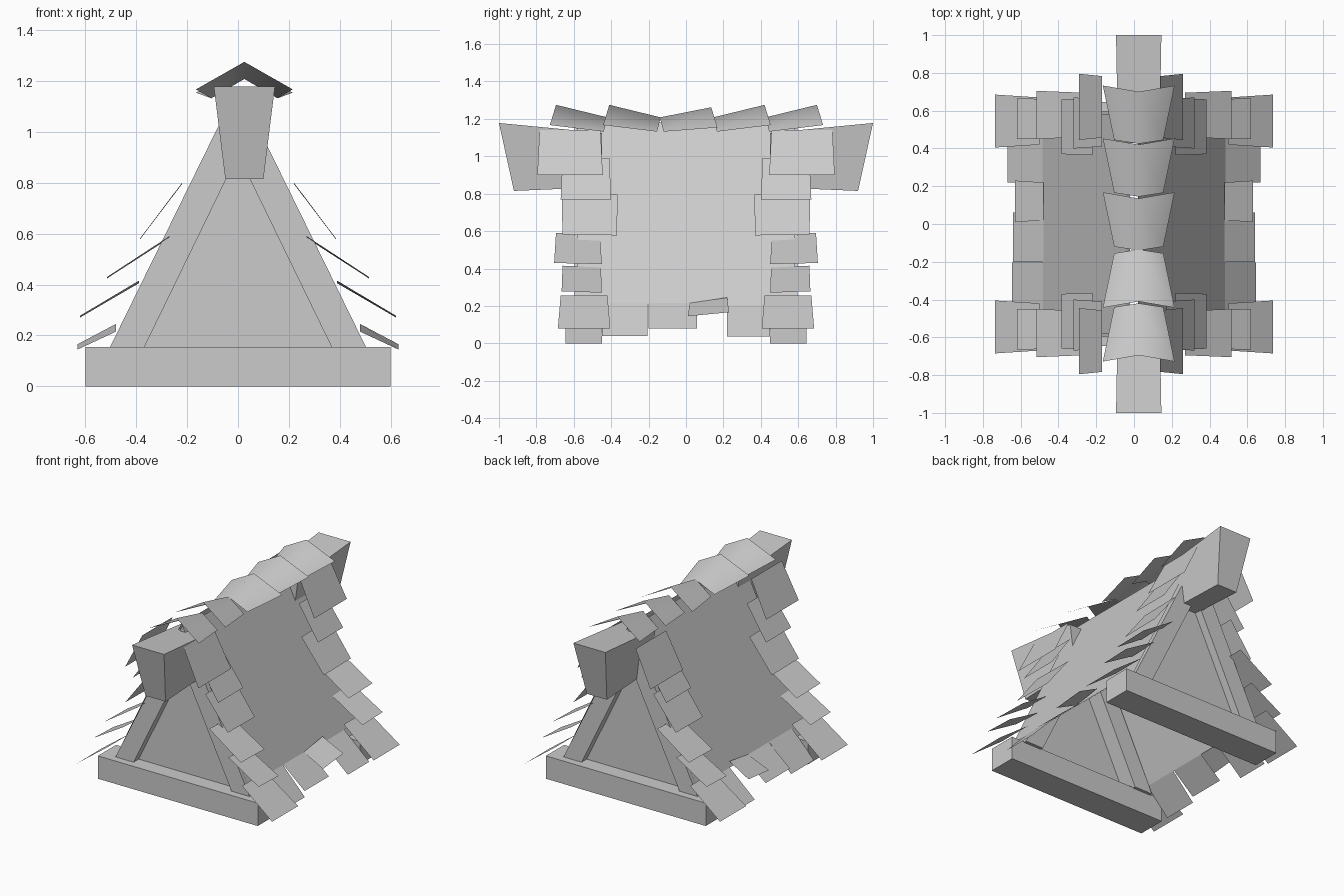
import bpy

if "Cube" in bpy.data.objects:
    bpy.data.objects.remove(bpy.data.objects["Cube"])


def mesh(name, verts, faces, smooth=False):
    me = bpy.data.meshes.new(name)
    me.from_pydata(verts, [], faces)
    me.update()
    ob = bpy.data.objects.new(name, me)
    bpy.context.collection.objects.link(ob)
    for p in me.polygons:
        p.use_smooth = smooth
    return ob


def prism(name, profile, y0, y1):
    """Extrude an x,z outline from y0 to y1."""
    n = len(profile)
    verts = [(x, y, z) for y in (y0, y1) for x, z in profile]
    faces = [tuple(range(n)), tuple(range(2 * n - 1, n - 1, -1))]
    faces += [(i, i + n, (i + 1) % n + n, (i + 1) % n) for i in range(n)]
    return mesh(name, verts, faces)


def tile(name, sx, sy, top, bottom, ya, yb, flare=0.01, twist=0.0, shift=0.0):
    """Thin sheet sloping from top (x,z) to bottom (x,z), between ya and yb."""
    (xt, zt), (xb, zb) = top, bottom
    verts = [(sx * (xt + shift), sy * (ya + flare), zt - twist), (sx * (xt + shift), sy * (yb - flare), zt),
             (sx * (xb + shift), sy * yb, zb + twist * 0.2), (sx * (xb + shift), sy * ya, zb - twist * 0.5)]
    return mesh(name, verts, [(0, 1, 2, 3) if sx * sy < 0 else (3, 2, 1, 0)])


# Ridge beam ends: tapered section, slanted outer face, dipping inward
cx = 0.025
for sy, end in ((-1, "front"), (1, "back")):
    v = [(-0.12, 1.0, 1.178), (0.12, 1.0, 1.178), (0.075, 0.92, 0.815), (-0.075, 0.92, 0.815),
         (-0.11, 0.45, 1.125), (0.11, 0.45, 1.125), (0.07, 0.45, 0.835), (-0.07, 0.45, 0.835)]
    f = [(3, 2, 1, 0), (4, 5, 6, 7)] + [((i + 1) % 4, (i + 1) % 4 + 4, i + 4, i) for i in range(4)]
    f = [q[::-1] for q in f]
    mesh(end + "_ridge_beam", [(cx + x, sy * y, z) for x, y, z in v],
         [q[::-1] for q in f] if sy > 0 else f)

# Gable ends: base beam, rafter pair, recessed wall
for sy, end in ((-1, "front"), (1, "back")):
    prism(end + "_base_beam", [(-0.6, 0), (0.6, 0), (0.6, 0.155), (-0.6, 0.155)],
          *sorted((sy * 0.45, sy * 0.645)))
    for sx, side in ((-1, "left"), (1, "right")):
        prism(f"{end}_{side}_rafter",
              [(sx * x, z) for x, z in ((0.505, 0.15), (0.37, 0.15), (0, 0.91), (0, 1.18))],
              *sorted((sy * 0.43, sy * 0.595)))
    mesh(end + "_gable_wall", [(-0.42, sy * 0.54, 0.15), (0.42, sy * 0.54, 0.15), (0, sy * 0.54, 1.0)],
         [(0, 1, 2) if sy < 0 else (2, 1, 0)])

# Edge shingles: top x,z / bottom x,z / y range / flare / twist
edge_tiles = [
    ((0.14, 1.14), (0.26, 0.90), 0.445, 0.795, 0.012, 0.0),
    ((0.17, 0.99), (0.32, 0.77), 0.40, 0.67, 0.01, 0.0),
    ((0.22, 0.80), (0.385, 0.58), 0.37, 0.66, -0.005, 0.005),
    ((0.27, 0.59), (0.515, 0.428), 0.45, 0.705, 0.01, 0.008),
    ((0.39, 0.415), (0.62, 0.276), 0.45, 0.665, 0.005, 0.01),
    ((0.50, 0.255), (0.735, 0.08), 0.405, 0.685, 0.015, 0.0),
]
# Eave shingles along the bottom
eave_tiles = [
    ((0.48, 0.205), (0.67, 0.036), 0.22, 0.45, 0.0, 0.0),
    ((0.48, 0.245), (0.63, 0.16), 0.01, 0.23, 0.01, 0.03),
    ((0.48, 0.215), (0.64, 0.078), -0.20, 0.06, 0.0, 0.0),
    ((0.48, 0.215), (0.645, 0.04), -0.45, -0.205, 0.0, 0.0),
]
for sx, side in ((-1, "left"), (1, "right")):
    # Roof slope
    v = [(sx * 0.485, -0.58, 0.205), (sx * 0.485, 0.58, 0.205), (sx * 0.02, 0.58, 1.18), (sx * 0.02, -0.58, 1.18)]
    mesh(side + "_roof_slope", v, [(0, 1, 2, 3) if sx > 0 else (3, 2, 1, 0)])
    for sy, end in ((-1, "front"), (1, "back")):
        for i, t in enumerate(edge_tiles):
            tile(f"{end}_{side}_edge_shingle_{i}", sx, sy, *t, shift=0.03 if i == 0 and sx < 0 else 0)
    for i, t in enumerate(eave_tiles):
        tile(f"{side}_eave_shingle_{i}", sx, 1, *t)

# Folded ridge caps, flaring and lifting toward their outer ends
for i, (y, d, z) in enumerate([(0.70, 1, 1.275), (0.42, 1, 1.275), (0.135, 1, 1.262),
                               (-0.41, -1, 1.275), (-0.695, -1, 1.275)]):
    yi = y - d * 0.275
    v = [(cx - 0.19, y + d * 0.033, z - 0.108), (cx, y, z), (cx + 0.19, y + d * 0.033, z - 0.108),
         (cx - 0.13, yi + d * 0.02, 1.132), (cx, yi, 1.208), (cx + 0.13, yi + d * 0.02, 1.132)]
    f = [(0, 3, 4, 1), (1, 4, 5, 2)]
    mesh(f"ridge_cap_{i}", v, f if d > 0 else [q[::-1] for q in f], smooth=True)
